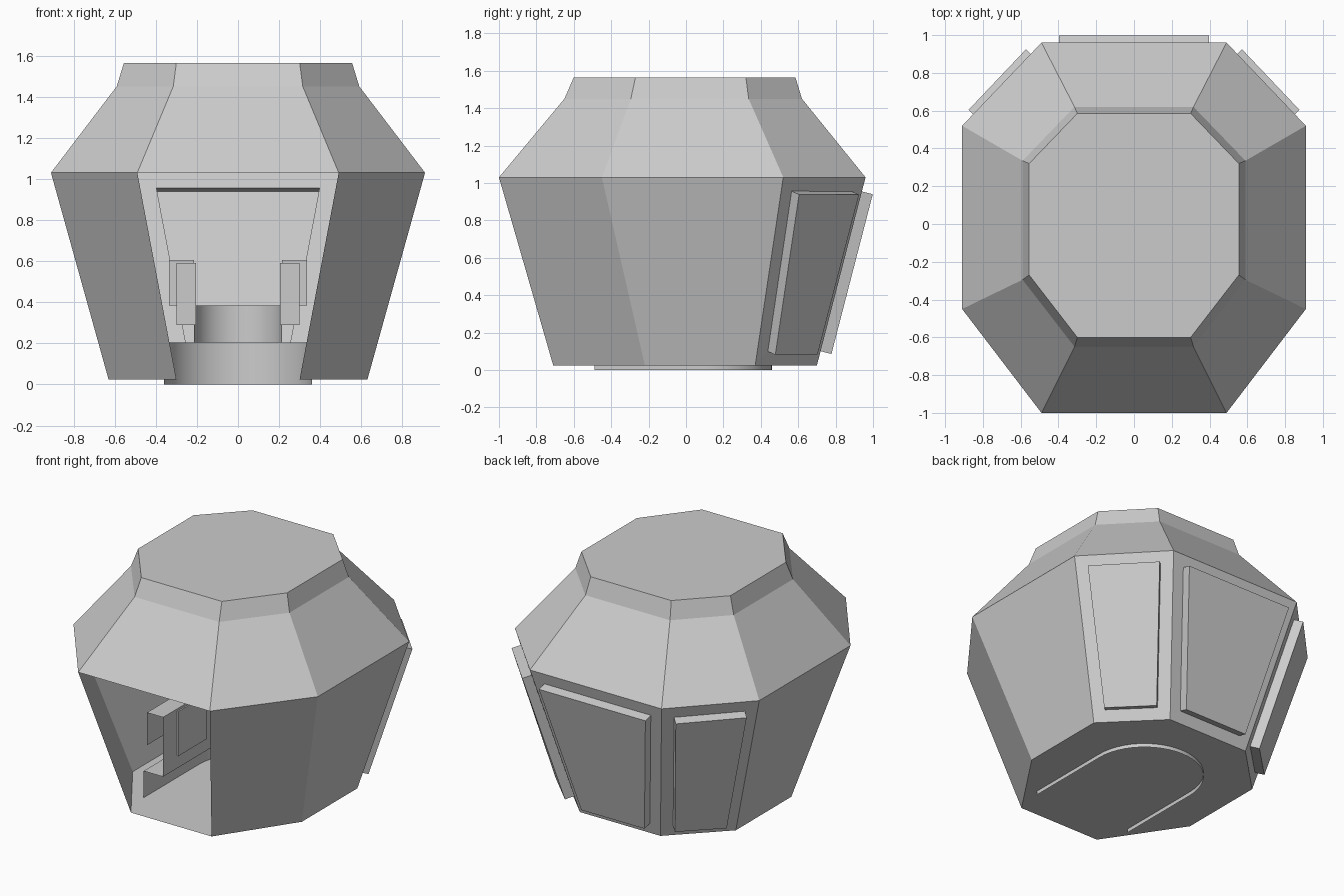
import bpy, bmesh
from math import sin, cos, pi, radians

if "Cube" in bpy.data.objects:
    bpy.data.objects.remove(bpy.data.objects["Cube"])


def finish(bm, name, smooth=False):
    me = bpy.data.meshes.new(name)
    bm.to_mesh(me)
    bm.free()
    ob = bpy.data.objects.new(name, me)
    bpy.context.collection.objects.link(ob)
    if smooth:
        bpy.ops.object.select_all(action='DESELECT')
        ob.select_set(True)
        bpy.context.view_layer.objects.active = ob
        bpy.ops.object.shade_smooth_by_angle(angle=radians(30))
    return ob


# Faceted eight-sided shell: z, half front width, half side width, front y, side y1, side y2, back y
rings = [
    (0.025, 0.30, 0.63, -0.71, -0.22, 0.37, 0.70),
    (1.03, 0.49, 0.91, -1.00, -0.45, 0.52, 0.96),
    (1.45, 0.315, 0.59, -0.65, -0.295, 0.335, 0.62),
    (1.565, 0.30, 0.555, -0.60, -0.27, 0.32, 0.585),
]
bm = bmesh.new()
loops = []
for z, f, s, yf, y1, y2, yb in rings:
    pts = [(-f, yf), (f, yf), (s, y1), (s, y2), (f, yb), (-f, yb), (-s, y2), (-s, y1)]
    loops.append([bm.verts.new((x, y, z)) for x, y in pts])
panels = []
for k in range(3):
    a, b = loops[k], loops[k + 1]
    for i in range(8):
        if k == 0 and i == 0:
            continue  # open doorway at the front
        j = (i + 1) % 8
        face = bm.faces.new((a[i], a[j], b[j], b[i]))
        if k == 0 and i in (3, 4, 5):
            panels.append(face)
bm.faces.new(loops[-1])
bm.faces.new(loops[0][::-1])
bm.normal_update()

# Raised rear panels, hollow on the inside
bmesh.ops.inset_individual(bm, faces=panels, thickness=0.078, depth=0.0, use_even_offset=True)
bm.normal_update()
bmesh.ops.inset_individual(bm, faces=panels, thickness=0.0, depth=0.06)
finish(bm, "pod_shell")


# Horseshoe console: a cross-section (radius, z) swept along a U-shaped path
FRONT, CENTRE = -0.49, 0.10


def u_path(r, n=24):
    arc = [(r * cos(pi * i / n), CENTRE + r * sin(pi * i / n)) for i in range(n + 1)]
    return [(r, FRONT)] + arc + [(-r, FRONT)]


def u_strip(name, section):
    bm = bmesh.new()
    rows = [[bm.verts.new((x, y, z)) for x, y in u_path(r)] for r, z in section]
    for a, b in zip(rows, rows[1:]):
        for i in range(len(a) - 1):
            bm.faces.new((a[i], a[i + 1], b[i + 1], b[i]))
    return finish(bm, name, True)


u_strip("console_wall", [(0.36, 0.0), (0.36, 0.205), (0.215, 0.205), (0.215, 0.385)])

# Armrests: hooked channel on each side, closed at the rear
for side, label in ((-1, "left"), (1, "right")):
    bm = bmesh.new()
    sec = [(0.215, 0.385), (0.215, 0.605), (0.335, 0.605), (0.335, 0.385)]
    a, b = ([bm.verts.new((side * x, y, z)) for x, z in sec] for y in (FRONT, CENTRE))
    for i in range(3):
        bm.faces.new((a[i], a[i + 1], b[i + 1], b[i]))
    bm.faces.new(b)
    finish(bm, label + "_armrest")

    # Solid bar inside the armrest
    bm = bmesh.new()
    bmesh.ops.create_cube(bm, size=1)
    for v in bm.verts:
        v.co.x = side * 0.2525 + v.co.x * 0.095
        v.co.y = -0.19 + v.co.y * 0.30
        v.co.z = 0.44 + v.co.z * 0.30
    finish(bm, label + "_armrest_bar")
